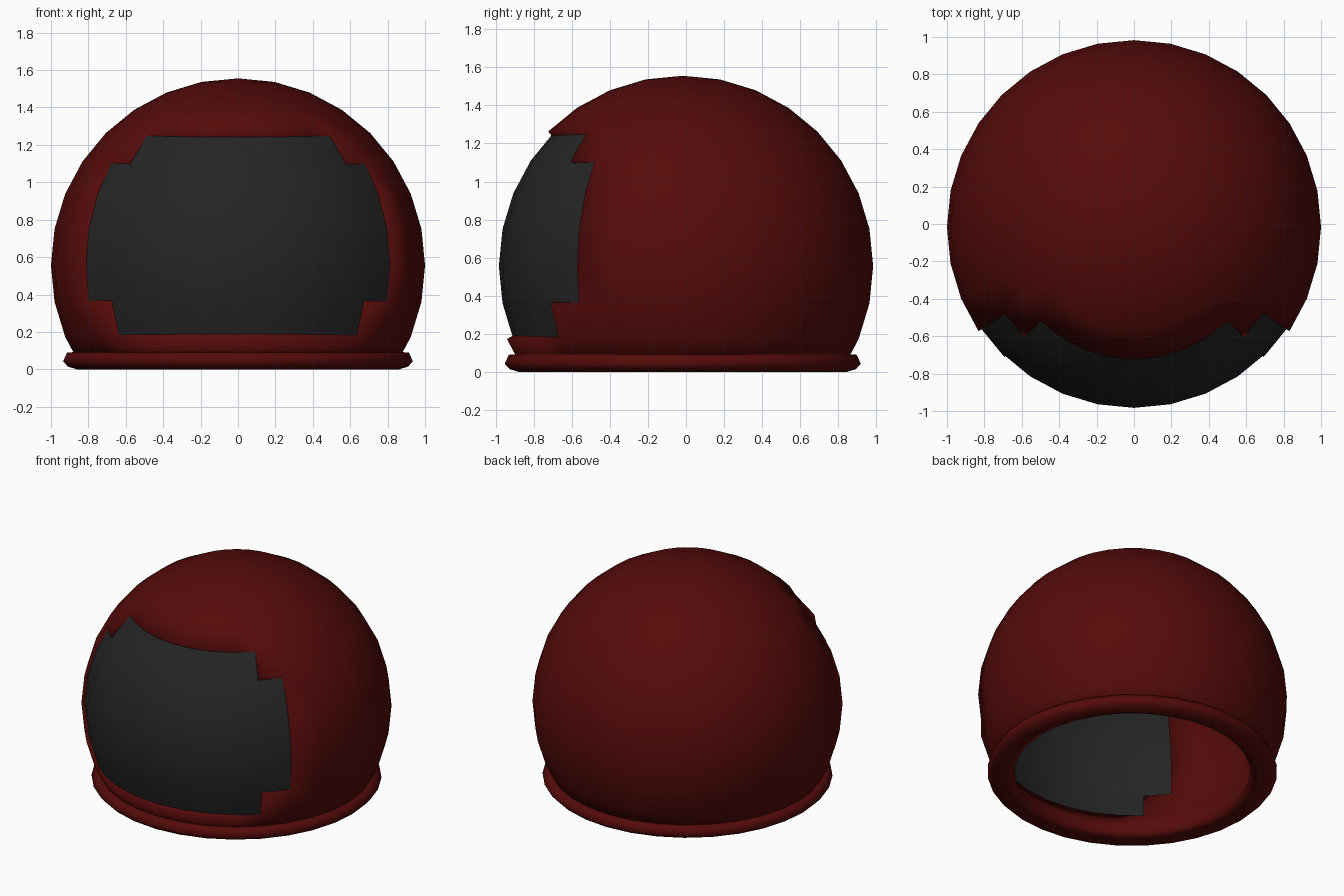
import bpy, bmesh, math
from mathutils import Matrix, Vector

if "Cube" in bpy.data.objects:
    bpy.data.objects.remove(bpy.data.objects["Cube"])

CENTRE = Vector((0, -0.017, 0.5557))
STEP = 11.25  # degrees per sphere face


def material(name, rgb):
    m = bpy.data.materials.new(name)
    m.diffuse_color = (*rgb, 1)
    m.use_nodes = True
    m.node_tree.nodes["Principled BSDF"].inputs["Base Color"].default_value = m.diffuse_color
    return m


red = material("dark_red", (0.089, 0.0033, 0.003))
dark = material("dark_glass", (0.018, 0.018, 0.018))


def finish(bm, name, mat):
    for f in bm.faces:
        f.smooth = True
    me = bpy.data.meshes.new(name)
    bm.to_mesh(me)
    bm.free()
    me.materials.append(mat)
    ob = bpy.data.objects.new(name, me)
    bpy.context.collection.objects.link(ob)
    return ob


def in_window(f):
    # stepped window: narrower in its top and bottom rows of faces
    c = f.calc_center_median()
    row = math.floor(math.degrees(math.atan2(c.z, math.hypot(c.x, c.y))) / STEP)
    side = abs(math.degrees(math.atan2(c.x, -c.y)))
    limit = {-2: 4, -1: 5, 0: 5, 1: 5, 2: 5, 3: 4}.get(row, 0) * STEP
    return side < limit


def in_shell(f):
    c = f.calc_center_median()
    return c.z > -math.sin(math.radians(3 * STEP)) and not in_window(f)


def sphere_part(name, shift_y, keep, mat):
    bm = bmesh.new()
    bmesh.ops.create_uvsphere(bm, u_segments=32, v_segments=16, radius=1)
    drop = [f for f in bm.faces if not keep(f)]
    bmesh.ops.delete(bm, geom=drop, context='FACES')
    bmesh.ops.transform(bm, verts=bm.verts,
                        matrix=Matrix.Translation(CENTRE + Vector((0, shift_y, 0))))
    return finish(bm, name, mat)


# thick helmet shell, and the visor pushed back into its window
shell = sphere_part("helmet_shell", 0, in_shell, red)
solid = shell.modifiers.new("thickness", 'SOLIDIFY')
solid.thickness = 0.08
solid.offset = -1
sphere_part("visor", 0.034, in_window, dark)

# neck ring round the shell's lower edge: open profile turned round z
profile = [(0.8315, 0.0), (0.862, 0.0), (0.91, 0.015), (0.935, 0.043),
           (0.914, 0.09), (0.875, 0.092)]
bm = bmesh.new()
rings = []
for i in range(32):
    a = math.radians(i * STEP)
    rings.append([bm.verts.new((r * math.cos(a), r * math.sin(a) + CENTRE.y, z))
                  for r, z in profile])
for i in range(32):
    p, q = rings[i], rings[(i + 1) % 32]
    for j in range(len(profile) - 1):
        bm.faces.new((p[j], q[j], q[j + 1], p[j + 1]))
finish(bm, "neck_ring", red)
